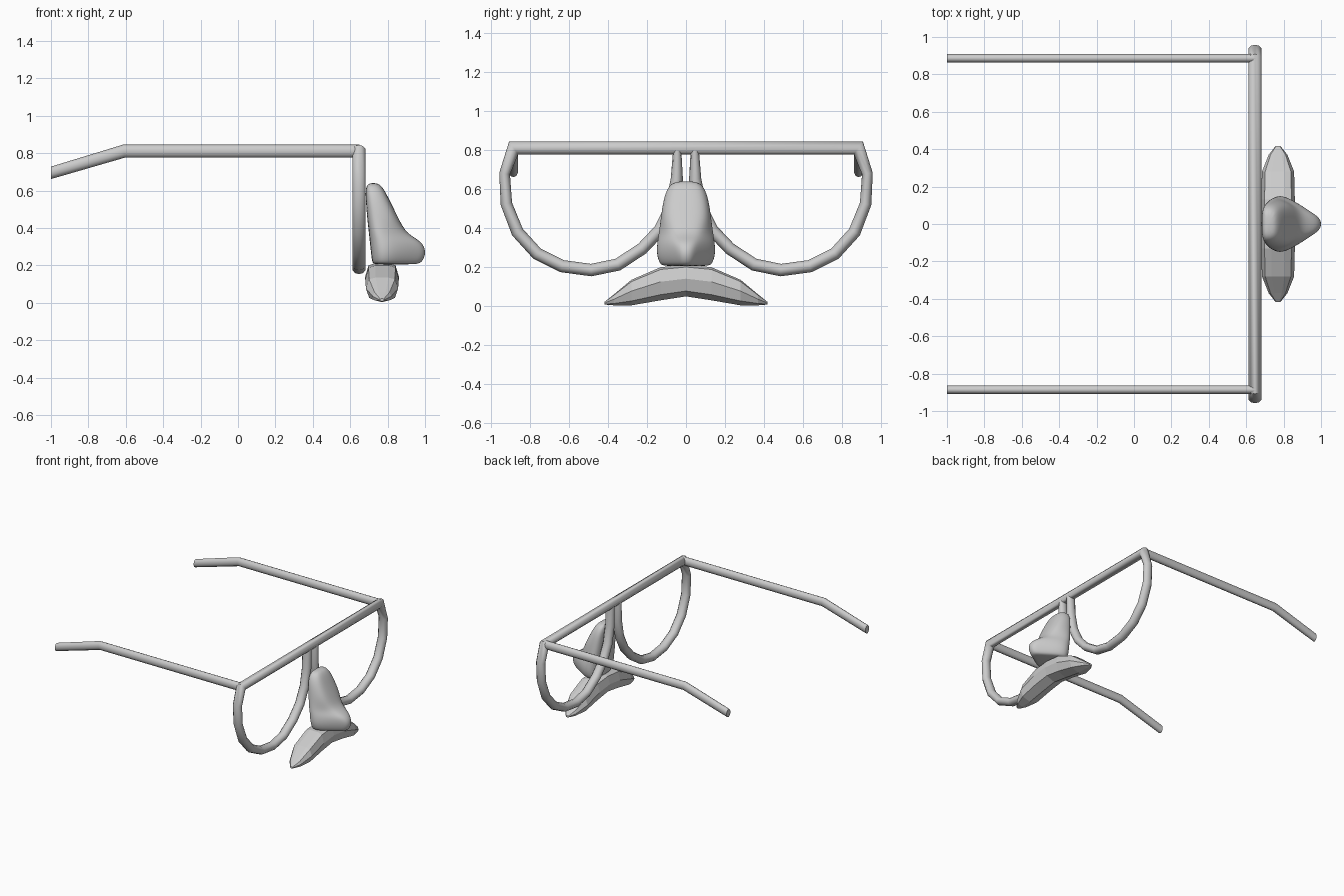
import bpy, math
from mathutils import Vector

if "Cube" in bpy.data.objects:
    bpy.data.objects.remove(bpy.data.objects["Cube"])


def loft(name, rings, smooth=True):
    """Skin closed rings of equal size and cap both ends."""
    n = len(rings[0])
    verts = [tuple(v) for r in rings for v in r]
    faces = [tuple(range(n))[::-1], tuple(range(len(verts) - n, len(verts)))]
    for i in range(len(rings) - 1):
        for j in range(n):
            k = (j + 1) % n
            faces.append((i * n + j, i * n + k, (i + 1) * n + k, (i + 1) * n + j))
    me = bpy.data.meshes.new(name)
    me.from_pydata(verts, [], faces)
    ob = bpy.data.objects.new(name, me)
    bpy.context.collection.objects.link(ob)
    bpy.ops.object.select_all(action='DESELECT')
    ob.select_set(True)
    bpy.context.view_layer.objects.active = ob
    bpy.ops.object.mode_set(mode='EDIT')
    bpy.ops.mesh.select_all(action='SELECT')
    bpy.ops.mesh.normals_make_consistent(inside=False)
    bpy.ops.object.mode_set(mode='OBJECT')
    if smooth:
        bpy.ops.object.shade_smooth_by_angle(angle=math.radians(50))
    return ob


def tube_rings(path, depth, place, sides=10):
    """Mitred oval tube along a flat path of (p, q, half thickness)."""
    pts = [Vector(p[:2]) for p in path]
    rings = []
    for i, c in enumerate(pts):
        a = (c - pts[max(i - 1, 0)]).normalized()
        b = (pts[min(i + 1, len(pts) - 1)] - c).normalized()
        t = (a + b).normalized()
        straight = b if a.length == 0 else a
        m = Vector((-t.y, t.x)) * path[i][2] / max(t.dot(straight), 0.5)
        ring = []
        for k in range(sides):
            ang = 2 * math.pi * (k + 0.5) / sides
            q = c + m * math.sin(ang) * 1.05
            ring.append(place(q.x, q.y, depth * math.cos(ang) * 1.05))
        rings.append(ring)
    return rings


# Front frame: both rims and the top bar in one loop
half = [(0.045, 0.80, 0.02), (0.047, 0.65, 0.03), (0.075, 0.51, 0.03),
        (0.135, 0.39, 0.03), (0.225, 0.295, 0.03), (0.35, 0.213, 0.03),
        (0.487, 0.185, 0.03), (0.635, 0.205, 0.03), (0.765, 0.27, 0.03),
        (0.865, 0.38, 0.03), (0.922, 0.525, 0.028), (0.931, 0.68, 0.026),
        (0.885, 0.812, 0.031)]
frame_path = half + [(-y, z, h) for y, z, h in reversed(half)]
loft("glasses_frame", tube_rings(frame_path, 0.035, lambda p, q, d: (0.647 + d, p, q)))

# Temple arms with a bent ear end
arm_path = [(0.65, 0.811, 0.033), (-0.61, 0.811, 0.033), (-1.0, 0.695, 0.033)]
for side, label in ((-1, "right"), (1, "left")):
    arm = loft(label + "_temple_arm",
               tube_rings(arm_path, 0.0235, lambda p, q, d: (p, side * 0.886 + d, q)))
    for v in arm.data.vertices:
        if v.co.x < -0.95:
            v.co.x = -1.0

# Nose: stacked sections, wedge-shaped below and boxy above
low = [(0, .5), (.1, .9), (.28, 1), (.55, .72), (.85, .34), (1, .16)]
high = [(0, .5), (.1, .9), (.3, 1), (.6, .97), (.88, .8), (1, .4)]
levels = [(0.205, .73, .95, .115), (0.213, .716, .985, .142), (0.27, .71, 1.01, .16),
          (0.33, .703, .985, .154), (0.37, .70, .90, .146), (0.45, .69, .86, .132),
          (0.55, .683, .81, .117), (0.61, .681, .78, .095), (0.642, .695, .75, .06)]
rings = []
for z, xb, xf, w in levels:
    t = min(max((z - 0.30) / 0.15, 0), 1)
    prof = [(a[0] + (b[0] - a[0]) * t, a[1] + (b[1] - a[1]) * t) for a, b in zip(low, high)]
    ring = [(xb + (xf - xb) * u, w * v, z) for u, v in prof]
    rings.append(ring + [(x, -y, zz) for x, y, zz in reversed(ring)])
nose = loft("nose", rings, smooth=False)
nose.modifiers.new("round", 'SUBSURF').levels = 2
nose.modifiers["round"].render_levels = 2
for p in nose.data.polygons:
    p.use_smooth = True

# Moustache: faceted sections, (y, bottom, top, half depth)
section = [(0.4, 1), (0.8, 0.93), (1, 0.56), (0.8, 0.17), (0, 0)]
section += [(-a, b) for a, b in reversed(section[:-1])]
stations = [(0, .05, .212, .09), (.13, .03, .20, .09), (.28, .004, .135, .086),
            (.37, .004, .06, .05), (.418, .008, .022, .012)]
stations = [(-y, b, t, d) for y, b, t, d in reversed(stations[1:])] + stations
loft("moustache", [[(0.77 + d * u, y, b + (t - b) * v) for u, v in section]
                   for y, b, t, d in stations], smooth=False)
